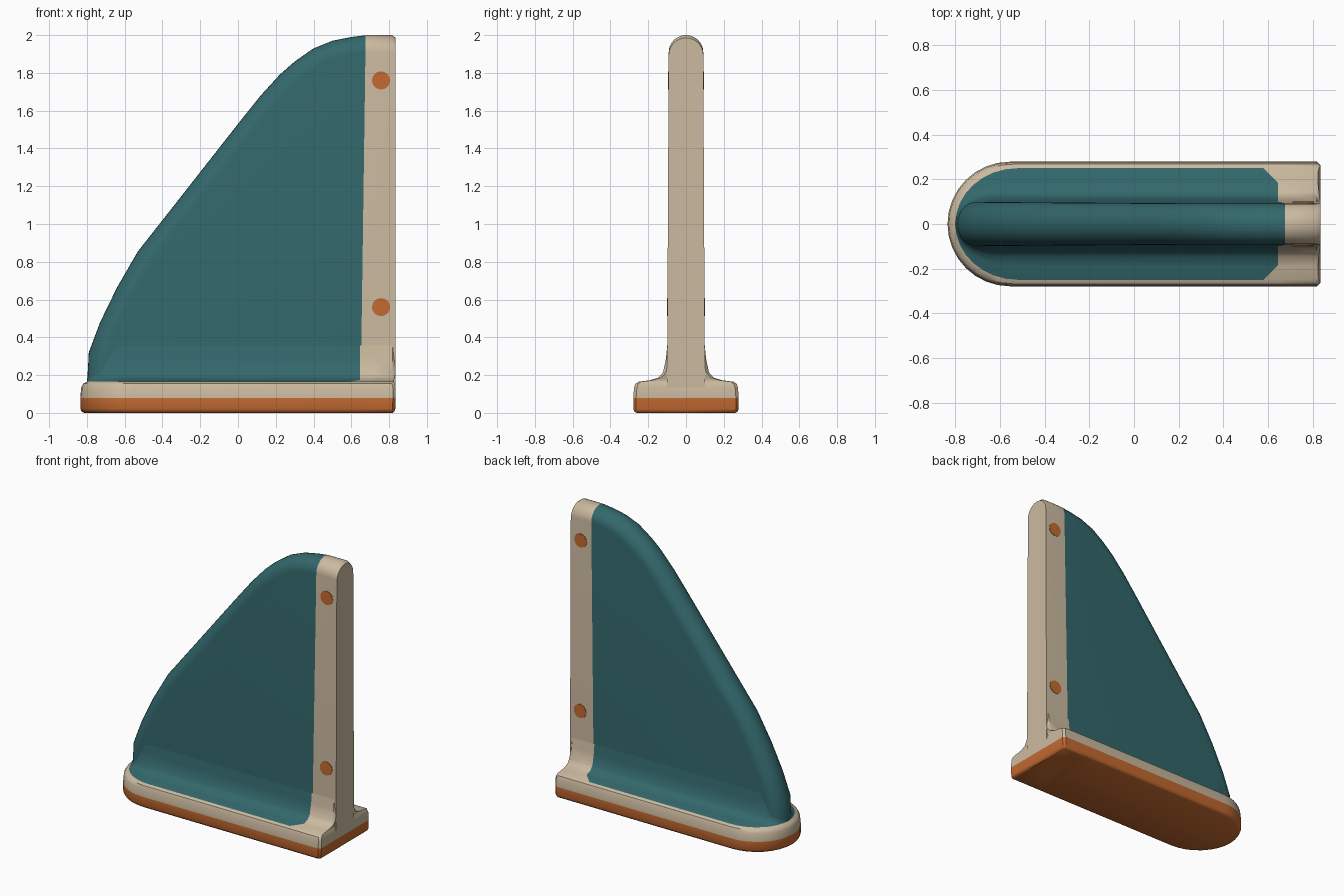
import bpy, bmesh, math
from mathutils import Vector

cube = bpy.data.objects.get("Cube")
if cube:
    bpy.data.objects.remove(cube)


def material(name, rgb):
    m = bpy.data.materials.new(name)
    m.use_nodes = True
    m.diffuse_color = (*rgb, 1)
    m.node_tree.nodes["Principled BSDF"].inputs["Base Color"].default_value = (*rgb, 1)
    return m


CREAM, TEAL, ORANGE = 0, 1, 2
MATS = [material("cream", (0.60, 0.49, 0.35)),
        material("teal", (0.033, 0.138, 0.15)),
        material("orange", (0.56, 0.145, 0.03))]


def loft(name, rings, cuts, rule):
    """Skin closed rings, cut along colour borders, then colour by rule."""
    bm = bmesh.new()
    loops = [[bm.verts.new(p) for p in ring] for ring in rings]
    n = len(loops[0])
    for a, b in zip(loops, loops[1:]):
        for i in range(n):
            j = (i + 1) % n
            bm.faces.new((a[i], a[j], b[j], b[i]))
    bm.faces.new(loops[0][::-1])
    bm.faces.new(loops[-1])
    for co, no in cuts:
        bmesh.ops.bisect_plane(bm, geom=bm.verts[:] + bm.edges[:] + bm.faces[:],
                               plane_co=co, plane_no=no, dist=1e-5)
    bmesh.ops.recalc_face_normals(bm, faces=bm.faces)
    for f in bm.faces:
        f.material_index = rule(f.calc_center_median())
    mesh = bpy.data.meshes.new(name)
    bm.to_mesh(mesh)
    bm.free()
    for m in MATS:
        mesh.materials.append(m)
    ob = bpy.data.objects.new(name, mesh)
    bpy.context.collection.objects.link(ob)
    bpy.ops.object.select_all(action='DESELECT')
    ob.select_set(True)
    bpy.context.view_layer.objects.active = ob
    bpy.ops.object.shade_smooth_by_angle(angle=math.radians(40))
    return ob


# Base: a foot with one round end, filleted up into the fin
def outline(z, half, front, back, nose):
    pts = [(back - 0.015, -half, z)]
    for i in range(17):
        a = math.pi * (i / 16 - 0.5)
        pts.append((front + nose - nose * math.cos(a), half * math.sin(a), z))
    pts += [(back - 0.015, half, z), (back, half - 0.015, z), (back, 0.015 - half, z)]
    return pts


BASE = [
    (0.0, 0.262, -0.815, 0.82, 0.27), (0.007, 0.273, -0.828, 0.828, 0.28),
    (0.022, 0.279, -0.835, 0.833, 0.28), (0.08, 0.279, -0.835, 0.835, 0.28),
    (0.135, 0.275, -0.83, 0.835, 0.28), (0.155, 0.268, -0.82, 0.83, 0.28),
    (0.165, 0.25, -0.80, 0.825, 0.28), (0.173, 0.19, -0.799, 0.825, 0.25),
    (0.187, 0.145, -0.798, 0.83, 0.2), (0.215, 0.121, -0.796, 0.834, 0.17),
    (0.29, 0.106, -0.785, 0.834, 0.15), (0.42, 0.093, -0.74, 0.832, 0.12),
]


def base_colour(c):
    if c.z < 0.08:
        return ORANGE
    inner = c.z > 0.1651 and c.x < 0.645 and c.x + abs(c.y) < 0.83
    return TEAL if inner else CREAM


loft("base", [outline(*row) for row in BASE],
     [((0.645, 0, 0), (1, 0, 0)), ((0.83, 0, 0), (1, 1, 0)), ((0.83, 0, 0), (1, -1, 0))],
     base_colour)

# Fin: side profile swept across its thickness with a rounded leading edge
EDGE = [Vector(p) for p in (
    (-0.80, 0.12), (-0.79, 0.32), (-0.73, 0.48), (-0.64, 0.665), (-0.53, 0.855),
    (-0.40, 1.02), (-0.20, 1.275), (0.0, 1.53), (0.12, 1.68), (0.22, 1.79),
    (0.30, 1.86), (0.40, 1.93), (0.50, 1.97), (0.60, 1.99), (0.68, 2.0),
    (0.815, 2.0), (0.835, 1.985))]
ROUND = 0.09


def half_width(z):
    return 0.101 - 0.005 * z


def normal(i):
    if i == 0:
        return Vector((-1, 0))
    if i >= len(EDGE) - 3:
        return Vector((0, 1))
    d = (EDGE[i + 1] - EDGE[i - 1]).normalized()
    return Vector((-d.y, d.x))


def section(t):
    pts = [p - normal(i) * ROUND * (1 - math.cos(t)) for i, p in enumerate(EDGE)]
    pts.append(Vector((0.835, 0.12)))
    return [(p.x, math.sin(t) * half_width(p.y), p.y) for p in pts]


SLANT = 0.014
loft("fin", [section(math.pi * (k / 16 - 0.5)) for k in range(17)],
     [((0.648, 0, 0), (1, 0, -SLANT))],
     lambda c: TEAL if c.x < 0.648 + SLANT * c.z else CREAM)

# Round studs on both sides of the rear post
for side, label in ((-1, "front"), (1, "back")):
    for z, place in ((0.56, "lower"), (1.76, "upper")):
        bpy.ops.mesh.primitive_cylinder_add(
            vertices=16, radius=0.048, depth=0.006,
            location=(0.757, side * half_width(z), z), rotation=(math.pi / 2, 0, 0))
        stud = bpy.context.object
        stud.name = f"{place}_stud_{label}"
        stud.data.materials.append(MATS[ORANGE])
